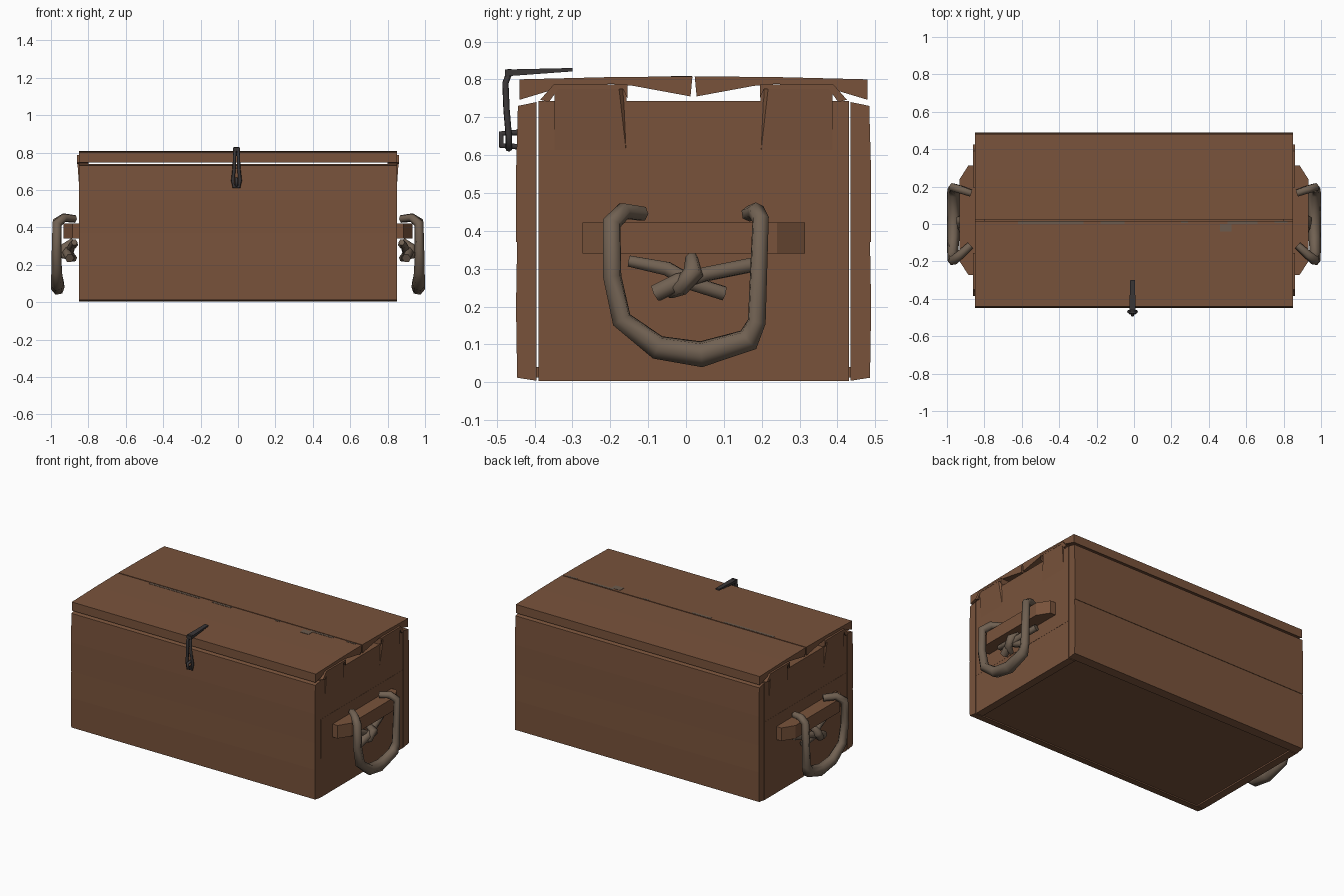
import bpy, bmesh
from mathutils import Vector

if "Cube" in bpy.data.objects:
    bpy.data.objects.remove(bpy.data.objects["Cube"])


def material(name, rgb):
    m = bpy.data.materials.new(name)
    m.diffuse_color = (*rgb, 1)
    m.use_nodes = True
    m.node_tree.nodes["Principled BSDF"].inputs["Base Color"].default_value = m.diffuse_color
    return m


WOOD = material("brown wood", (0.19, 0.086, 0.044))
ROPE = material("grey brown rope", (0.165, 0.12, 0.085))
IRON = material("dark iron", (0.042, 0.037, 0.038))
WORN = material("worn grey wood", (0.15, 0.105, 0.075))
MID = 0.02  # y of the plane the chest body is symmetric about


def finish(bm, name, mat):
    bmesh.ops.recalc_face_normals(bm, faces=bm.faces)
    me = bpy.data.meshes.new(name)
    bm.to_mesh(me)
    bm.free()
    me.materials.append(mat)
    ob = bpy.data.objects.new(name, me)
    bpy.context.collection.objects.link(ob)
    return ob


def extrude_x(name, profile, x0, x1, mat=WOOD):
    """Extrude a (y, z) profile along x."""
    bm = bmesh.new()
    face = bm.faces.new([bm.verts.new((x0, y, z)) for y, z in profile])
    ext = bmesh.ops.extrude_face_region(bm, geom=[face])
    new = [v for v in ext["geom"] if isinstance(v, bmesh.types.BMVert)]
    bmesh.ops.translate(bm, verts=new, vec=(x1 - x0, 0, 0))
    return finish(bm, name, mat)


def hull(name, points, mat=WOOD):
    bm = bmesh.new()
    for p in points:
        bm.verts.new(p)
    bmesh.ops.convex_hull(bm, input=bm.verts)
    bmesh.ops.dissolve_limit(bm, angle_limit=0.01, verts=bm.verts, edges=bm.edges)
    return finish(bm, name, mat)


def box(name, x, y, z, mat=WOOD):
    return hull(name, [(a, b, c) for a in x for b in y for c in z], mat)


def tube(name, pts, radius, mat, cyclic=False):
    """Sweep a low-sided tube through (x, y, z, radius factor) points."""
    cu = bpy.data.curves.new(name + " path", "CURVE")
    cu.dimensions = "3D"
    cu.bevel_depth, cu.bevel_resolution, cu.use_fill_caps = radius, 1, True
    sp = cu.splines.new("POLY")
    sp.points.add(len(pts) - 1)
    for q, p in zip(sp.points, pts):
        q.co, q.radius = (*p[:3], 1), p[3]
    sp.use_cyclic_u = cyclic
    tmp = bpy.data.objects.new("path", cu)
    bpy.context.collection.objects.link(tmp)
    dg = bpy.context.evaluated_depsgraph_get()
    me = bpy.data.meshes.new_from_object(tmp.evaluated_get(dg))
    bpy.data.objects.remove(tmp)
    me.name = name
    me.materials.clear()
    me.materials.append(mat)
    ob = bpy.data.objects.new(name, me)
    bpy.context.collection.objects.link(ob)
    return ob


def flip(profile):
    return [(2 * MID - y, z) for y, z in profile]


# Front and back planks, lid boards
planks = {
    "lower_plank": [(-0.446, 0.012), (-0.449, 0.2), (-0.446, 0.37), (-0.395, 0.37), (-0.395, 0.004)],
    "upper_plank": [(-0.449, 0.37), (-0.449, 0.55), (-0.444, 0.73), (-0.395, 0.74), (-0.395, 0.37)],
    "lid_board": [(-0.44, 0.80), (-0.44, 0.746), (-0.36, 0.77), (-0.2, 0.788), (-0.14, 0.783),
                  (0.012, 0.755), (0.017, 0.808), (-0.2, 0.806)],
}
for name, prof in planks.items():
    extrude_x("front_" + name, prof, -0.85, 0.85)
    extrude_x("back_" + name, flip(prof), -0.85, 0.85)

# Floor, slightly recessed
box("floor", (-0.80, 0.80), (-0.395, 0.435), (0.012, 0.04))

# Worn patches along the lid seam
for x0, x1, y0, y1 in [(-0.62, -0.27, 0.0, 0.016), (-0.18, -0.05, 0.0, 0.016), (0.25, 0.29, 0.005, 0.016),
                       (0.46, 0.52, -0.04, 0.0), (0.5, 0.66, 0.0, 0.016), (0.75, 0.82, 0.005, 0.016)]:
    box("worn_patch", (x0, x1), (y0, y1), (0.806, 0.8095), WORN)

for s, side in ((1, "right"), (-1, "left")):
    # End wall of three planks
    for i, (z0, z1) in enumerate([(0.003, 0.25), (0.25, 0.495), (0.495, 0.743)]):
        box(f"{side}_end_plank_{i + 1}", (s * 0.80, s * (0.849 + 0.001 * (i % 2))), (-0.39, 0.43), (z0, z1))

    # Tapered battens and the lid cleats that sit over them
    cleat = [(-0.385, 0.746), (-0.35, 0.786), (-0.155, 0.786), (-0.155, 0.75),
             (-0.166, 0.774), (-0.338, 0.774), (-0.362, 0.74)]
    for end, m in (("front", lambda y: y), ("back", lambda y: 2 * MID - y)):
        y0, y1 = m(-0.347), m(-0.157)
        box(f"{side}_{end}_batten_top", (s * 0.80, s * 0.85), (y0, y1), (0.74, 0.775))
        hull(f"{side}_{end}_batten", [(s * 0.84, y0, 0.776), (s * 0.84, y1, 0.776),
             (s * 0.861, y0, 0.776), (s * 0.861, m(-0.177), 0.776),
             (s * 0.848, y0, 0.6), (s * 0.848, y1, 0.6)])
        extrude_x(f"{side}_{end}_lid_cleat", [(m(y), z) for y, z in cleat], s * 0.80, s * 0.862)

    # Handle block with chamfered ends
    hull(f"{side}_handle_block", [(s * x, y, z) for z in (0.34, 0.422) for x, y in
         [(0.845, -0.273), (0.885, -0.273), (0.932, -0.2), (0.932, 0.24), (0.885, 0.314), (0.845, 0.314)]])

    # Rope loop hanging over the block
    loop = [(0.875, -0.115, 0.445, 0.8), (0.93, -0.165, 0.452, 0.9), (0.968, -0.196, 0.42, 1),
            (0.97, -0.195, 0.28, 1), (0.97, -0.17, 0.165, 1.1), (0.966, -0.075, 0.092, 1.3),
            (0.963, 0.04, 0.074, 1.4), (0.966, 0.165, 0.112, 1.3), (0.97, 0.187, 0.16, 1),
            (0.97, 0.197, 0.43, 0.9), (0.93, 0.185, 0.452, 0.9), (0.872, 0.165, 0.445, 0.8)]
    tube(f"{side}_rope_handle", [(s * x, y, z, r) for x, y, z, r in loop], 0.026, ROPE)

    # Knot below the block: two crossed ends and a wrap
    knot = [[(0.875, -0.15, 0.32, 0.8), (0.89, -0.05, 0.30, 1), (0.90, 0.02, 0.26, 1), (0.88, 0.10, 0.235, 1)],
            [(0.90, -0.08, 0.235, 1.2), (0.915, -0.02, 0.265, 1.2), (0.905, 0.05, 0.285, 1), (0.875, 0.175, 0.31, 1)],
            [(0.88, -0.04, 0.235, 0.7), (0.925, -0.015, 0.25, 1.1), (0.93, 0.02, 0.29, 1.3), (0.88, 0.015, 0.33, 0.8)]]
    for i, strand in enumerate(knot):
        tube(f"{side}_rope_knot_{i + 1}", [(s * x, y, z, r) for x, y, z, r in strand], 0.021, ROPE)

# Iron hasp: strap over the lid, hairpin down the front, small staple
cx = -0.008
hull("hasp_strap", [(cx + a * w, y, z) for a in (-1, 1) for y, z, w in
     [(-0.30, 0.83, 0.012), (-0.30, 0.821, 0.012), (-0.478, 0.826, 0.018), (-0.478, 0.808, 0.018)]], IRON)
down = [(0.007, -0.465, 0.822), (0.01, -0.477, 0.79), (0.012, -0.474, 0.72), (0.02, -0.468, 0.65), (0.014, -0.468, 0.616)]
tube("hasp_hairpin", [(cx + a, y, z, 1) for a, y, z in down] +
     [(cx - a, y, z, 1) for a, y, z in reversed(down)], 0.009, IRON, True)
tube("hasp_staple", [(cx, -0.44, 0.66, 1), (cx, -0.488, 0.657, 1), (cx, -0.488, 0.625, 1), (cx, -0.44, 0.622, 1)],
     0.009, IRON)
